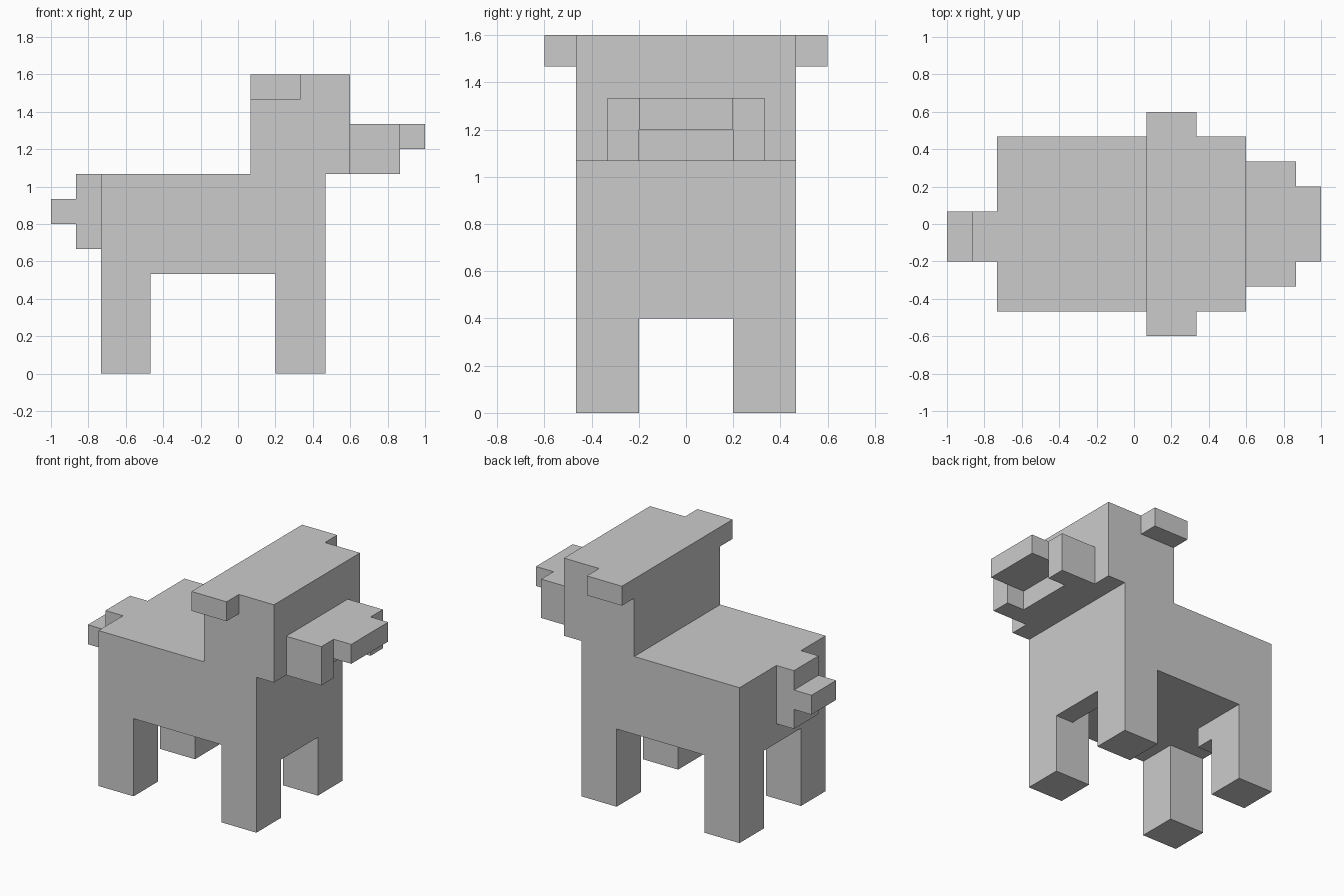
import bpy, bmesh
from mathutils import Vector
from itertools import product
from math import radians

if "Cube" in bpy.data.objects:
    bpy.data.objects.remove(bpy.data.objects["Cube"])

U = 2 / 15                      # block size: the model is 15 x 9 x 12 blocks
ORIGIN = Vector((-1, -0.6, 0))


def cells(x, y, z):
    return set(product(range(*x), range(*y), range(*z)))


def mirrored(block):
    return {(i, 8 - j, k) for i, j, k in block}


parts = {}
# Trunk, with a chest bridge between the front legs and a small belly bump
parts["body"] = cells((2, 11), (1, 8), (4, 8)) | cells((10, 11), (3, 6), (3, 4))
parts["belly_bump"] = cells((3, 4), (5, 6), (3, 4))

# Legs
for end, x in (("rear", (2, 4)), ("front", (9, 11))):
    leg = cells(x, (1, 3), (0, 4))
    parts[end + "_leg_near"] = leg
    parts[end + "_leg_far"] = mirrored(leg)

# Head and ears
parts["head"] = cells((8, 12), (1, 8), (8, 12))
ear = cells((8, 10), (0, 1), (11, 12))
parts["ear_near"] = ear
parts["ear_far"] = mirrored(ear)

# Snout with a mouth notch under the nose
cheek = cells((13, 14), (2, 3), (8, 10))
parts["snout"] = cells((12, 13), (2, 7), (8, 10)) | cheek | mirrored(cheek)
parts["nose"] = cells((13, 15), (3, 6), (9, 10))

# Tail, slightly off centre
parts["tail_base"] = cells((1, 2), (3, 5), (5, 8))
parts["tail_tip"] = cells((0, 1), (3, 5), (6, 7))

solid = set().union(*parts.values())


def build(name, block):
    """Skin a part with its exposed faces only, then merge flat areas."""
    bm = bmesh.new()
    for c in sorted(block):
        for axis, s in product(range(3), (-1, 1)):
            n = list(c)
            n[axis] += s
            if tuple(n) in solid:
                continue
            a, b = (axis + 1) % 3, (axis + 2) % 3
            ring = []
            for da, db in ((0, 0), (1, 0), (1, 1), (0, 1))[::s]:
                p = Vector(c)
                p[axis] += s > 0
                p[a] += da
                p[b] += db
                ring.append(bm.verts.new(ORIGIN + p * U))
            bm.faces.new(ring)
    bmesh.ops.remove_doubles(bm, verts=bm.verts, dist=1e-4)
    bmesh.ops.dissolve_limit(bm, angle_limit=radians(1),
                             verts=bm.verts, edges=bm.edges)
    mesh = bpy.data.meshes.new(name)
    bm.to_mesh(mesh)
    bm.free()
    bpy.context.collection.objects.link(bpy.data.objects.new(name, mesh))


for name, block in parts.items():
    build(name, block)
